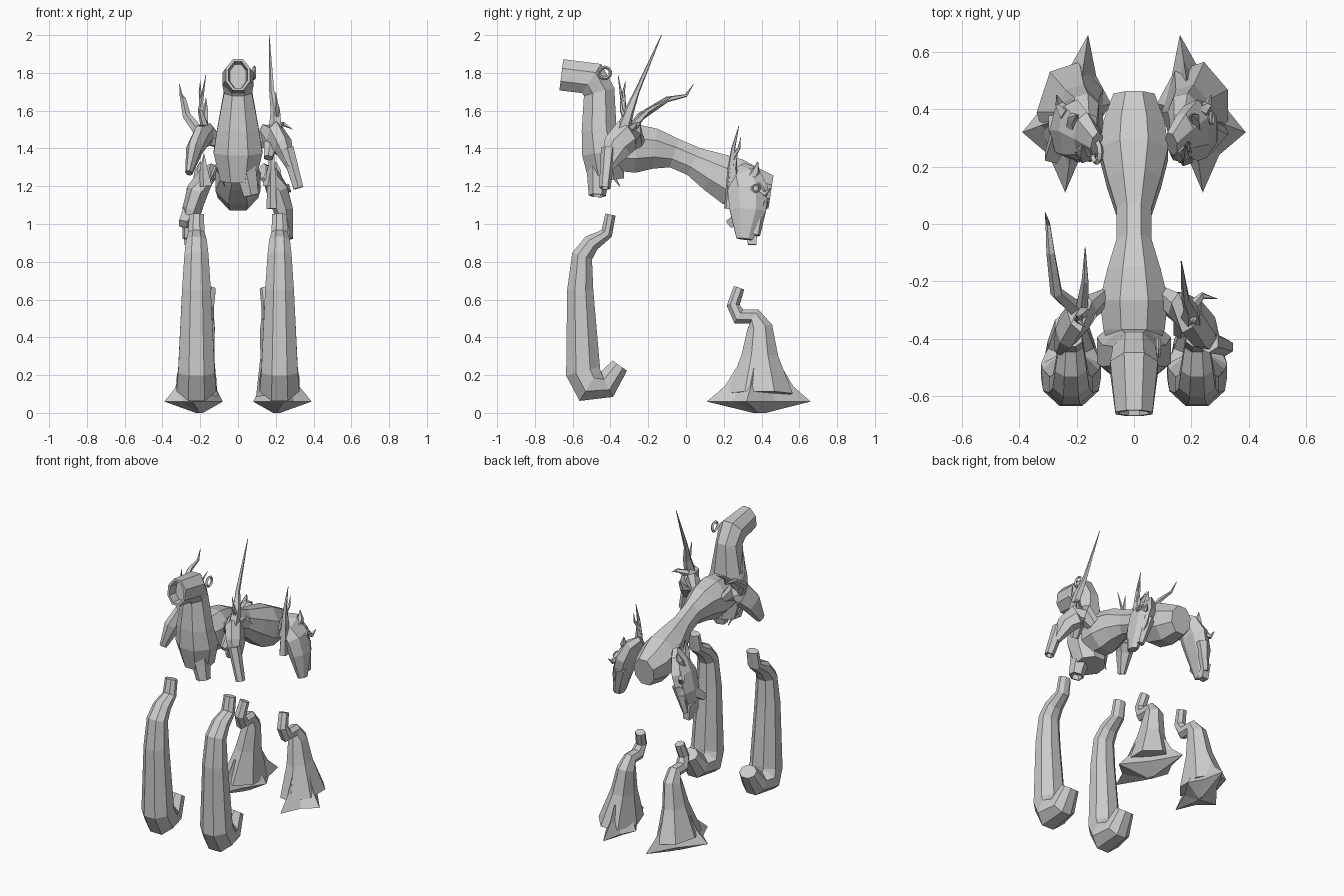
import bpy, bmesh, math
from mathutils import Vector

if "Cube" in bpy.data.objects:
    bpy.data.objects.remove(bpy.data.objects["Cube"], do_unlink=True)

GREY = (.6, .6, .6, 1)
stone = bpy.data.materials.new("plain grey")
stone.use_nodes = True
stone.diffuse_color = GREY
stone.node_tree.nodes["Principled BSDF"].inputs["Base Color"].default_value = GREY


def skin(name, rings, hollow=0):
    """Join closed rings of points into a flat-faced solid, optionally with an open last end."""
    bm = bmesh.new()
    loops = [[bm.verts.new(point) for point in ring] for ring in rings]
    for low, high in zip(loops, loops[1:]):
        for i in range(len(low)):
            bm.faces.new((low[i - 1], low[i], high[i], high[i - 1]))
    bm.faces.new(loops[0][::-1])
    end = bm.faces.new(loops[-1])
    bmesh.ops.recalc_face_normals(bm, faces=bm.faces[:])
    if hollow:
        bmesh.ops.inset_region(bm, faces=[end], thickness=hollow)
        bmesh.ops.inset_region(bm, faces=[end], thickness=hollow / 2, depth=-hollow * 4)
    mesh = bpy.data.meshes.new(name)
    bm.to_mesh(mesh)
    bm.free()
    mesh.materials.append(stone)
    part = bpy.data.objects.new(name, mesh)
    bpy.context.collection.objects.link(part)


def tube(name, points, widths, depths, sides=8, hollow=0):
    """Loft an oval section along a path; widths lie across the body, depths along it."""
    path = [Vector(point) for point in points]
    rings = []
    for i, (centre, width, depth) in enumerate(zip(path, widths, depths)):
        before, after = path[max(i - 1, 0)], path[min(i + 1, len(path) - 1)]
        along = (centre - before).normalized() + (after - centre).normalized()
        along.normalize()
        across = (Vector((1, 0, 0)) - along * along.x).normalized()
        up = along.cross(across)
        angles = [math.tau * (k + .5) / sides for k in range(sides)]
        rings.append([centre + across * width * math.cos(angle) + up * depth * math.sin(angle)
                      for angle in angles])
    skin(name, rings, hollow)


def spike(name, radius, *points):
    """Tapering horn, tine or ear."""
    last = len(points) - 1
    radii = [radius * (1 - .95 * i / last) for i in range(len(points))]
    tube(name, points, radii, radii, sides=5)


def head(name, width, depth, crown, brow, nose):
    """Curved animal head: narrow nape, full cheeks, small muzzle."""
    crown, brow, nose = Vector(crown), Vector(brow), Vector(nose)
    swell = (.5, .8, 1, .9, .4)
    steps = [i / (len(swell) - 1) for i in range(len(swell))]
    path = [crown.lerp(brow, t).lerp(brow.lerp(nose, t), t) for t in steps]
    tube(name, path, [width * k for k in swell], [depth * k for k in swell], sides=7)


def stub(name, start, end, radius, taper, sides=6, hollow=0):
    """Short straight piece with a cut end."""
    radii = (radius, radius * taper)
    tube(name, (start, end), radii, radii, sides, hollow)


def ring(name, location, radius, tilt=0):
    bpy.ops.mesh.primitive_torus_add(
        major_segments=10, minor_segments=4, major_radius=radius, minor_radius=radius * .3,
        location=location, rotation=(0, math.pi / 2 + tilt, 0))
    bpy.context.object.name = name
    bpy.context.object.data.materials.append(stone)


# Trunk: rump and chest swell, waist narrows, back rises towards the chest
spine, swells = [], []
STATIONS = 10
for i in range(STATIONS):
    t = i / (STATIONS - 1)
    rise = min(t / .7, 1)
    spine.append((0, .45 - .92 * t, 1.17 + .23 * rise * rise * (3 - 2 * rise)))
    swells.append(math.cos(math.tau * (t - .2) / .6))
tube("trunk", spine, [.095 + .035 * k for k in swells], [.11 + .03 * k for k in swells])

# Neck rising into a blunt open head: y, z, half width, half depth
NECK = [(-.42, 1.23, .1, .1), (-.44, 1.38, .14, .12), (-.46, 1.5, .12, .1),
        (-.46, 1.7, .08, .09), (-.5, 1.77, .09, .1), (-.66, 1.79, .07, .09)]
ys, zs, widths, depths = zip(*NECK)
tube("neck", [(0, y, z) for y, z in zip(ys, zs)], widths, depths, hollow=.015)
ring("eye_ring", (.085, -.43, 1.8), .03)
ring("hip_socket", (-.13, .25, 1.27), .035, tilt=.4)

# Stump and flap under the chest
stub("chest_stump", (.03, -.46, 1.34), (.07, -.47, 1.15), .07, taper=.65, hollow=.008)
spike("chest_flap", .04, (-.07, -.4, 1.36), (-.1, -.42, 1.3), (-.07, -.35, 1.2))

# Left shoulder head: open snout, jaw and one tall horn
head("left_shoulder_head", .06, .09, (.1, -.26, 1.42), (.2, -.3, 1.57), (.28, -.42, 1.3))
stub("left_shoulder_snout", (.26, -.41, 1.4), (.32, -.43, 1.19), .04, taper=.75, hollow=.006)
stub("left_shoulder_jaw", (.18, -.3, 1.46), (.16, -.38, 1.35), .05, taper=.5)
spike("left_tall_horn", .04, (.2, -.34, 1.48), (.2, -.3, 1.6), (.18, -.26, 1.7), (.165, -.13, 2))
spike("left_short_tine", .02, (.2, -.31, 1.55), (.21, -.34, 1.6), (.2, -.35, 1.7))
spike("left_shoulder_ear", .025, (.19, -.3, 1.5), (.24, -.25, 1.53), (.29, -.26, 1.5))

# Right shoulder head with branching antlers
head("right_shoulder_head", .05, .08, (-.1, -.26, 1.43), (-.21, -.3, 1.57), (-.26, -.43, 1.27))
spike("right_long_antler", .03, (-.2, -.3, 1.48), (-.27, -.24, 1.57), (-.29, -.1, 1.66),
      (-.3, 0, 1.68), (-.31, .04, 1.74))
spike("right_back_antler", .025, (-.18, -.3, 1.5), (-.17, -.2, 1.6), (-.17, -.08, 1.67))
spike("right_upright_antler", .025, (-.17, -.3, 1.5), (-.2, -.33, 1.6), (-.17, -.36, 1.79))
spike("right_side_tine", .015, (-.19, -.33, 1.6), (-.2, -.33, 1.7), (-.2, -.32, 1.76))

# Hip heads hanging from the rump, and the detached legs, on both sides
FRONT_LEG = [(-.4, 1.05, .03), (-.42, .95, .035), (-.5, .9, .05), (-.55, .83, .06),
             (-.56, .65, .075), (-.545, .22, .1), (-.51, .15, .11), (-.42, .15, .08), (-.35, .25, .05)]
REAR_LEG = [(.28, .66, .03), (.25, .57, .035), (.28, .51, .045), (.36, .51, .045),
            (.39, .45, .07), (.39, .3, .1), (.39, .1, .18)]
TOES = [Vector(toe) for toe in ((.16, .66), (.39, .32), (.24, .11), (.08, .42))]
HEEL = Vector((.2, .39))

for side, s in (("left", 1), ("right", -1)):
    head(side + "_hip_head", .06, .11, (s * .13, .28, 1.28), (s * .22, .36, 1.26), (s * .27, .31, .92))
    stub(side + "_hip_jaw", (s * .22, .39, 1.12), (s * .26, .37, .94), .045, taper=.5)
    spike(side + "_hip_ear", .04, (s * .2, .33, 1.22), (s * .21, .37, 1.28), (s * .2, .38, 1.33))
    spike(side + "_hip_crown", .04, (s * .17, .25, 1.2), (s * .18, .25, 1.3), (s * .18, .27, 1.37))
    spike(side + "_hip_cheek", .03, (s * .23, .38, 1.2), (s * .26, .42, 1.16), (s * .27, .45, 1.19))

    # Front leg: thick column with a hooked foot, slightly wider than deep
    ys, zs, radii = zip(*FRONT_LEG)
    tube(side + "_front_leg", [(s * .22, y, z) for y, z in zip(ys, zs)],
         [r * .9 + .015 for r in radii], radii)

    # Rear leg: crooked ankle that leans outwards, over a flaring shin
    ys, zs, radii = zip(*REAR_LEG)
    tube(side + "_rear_leg", [(s * (.23 - z / 8), y, z) for y, z in zip(ys, zs)],
         [r * .6 + .015 for r in radii], radii, sides=7)

    # Pointed foot: toes joined by pulled-in edges, flaring above a shallow keel
    outline = []
    for toe, following in zip(TOES, TOES[1:] + TOES[:1]):
        outline += [toe, (toe + following).lerp(HEEL * 2, .15) / 2]
    levels = ((0, .12), (.06, 1), (.14, .66), (.24, .44))
    rings = []
    for z, scale in levels:
        flat = [HEEL.lerp(corner, scale) for corner in outline]
        rings.append([(s * x, y, z) for x, y in flat])
    skin(side + "_rear_foot", rings)

# Details that differ between the two hip heads
ring("hip_eye", (.27, .37, 1.19), .02, tilt=-.3)
spike("left_hip_horn", .03, (.18, .23, 1.08), (.18, .24, 1.3), (.18, .25, 1.4), (.18, .28, 1.52))
spike("left_hip_tine", .015, (.18, .25, 1.36), (.19, .28, 1.4), (.19, .29, 1.46))
stub("right_hip_snout", (-.25, .33, 1.08), (-.29, .23, 1), .045, taper=.7, sides=4)
stub("right_hip_chin", (-.27, .35, 1), (-.26, .35, .89), .04, taper=.8, sides=4)
